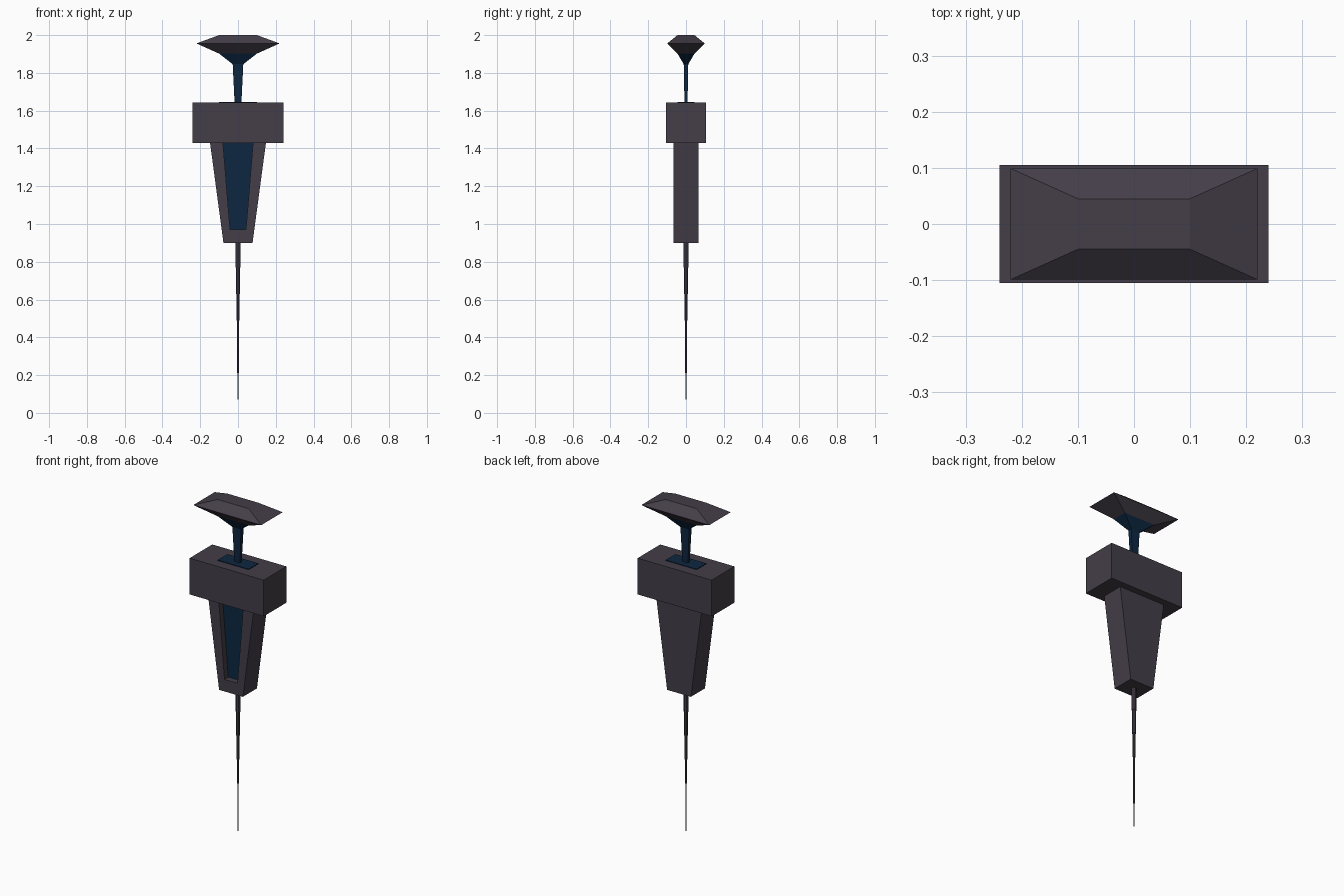
import bpy, bmesh

if "Cube" in bpy.data.objects:
    bpy.data.objects.remove(bpy.data.objects["Cube"])


def make_mat(name, color):
    m = bpy.data.materials.new(name)
    m.diffuse_color = color
    m.use_nodes = True
    m.node_tree.nodes["Principled BSDF"].inputs["Base Color"].default_value = m.diffuse_color
    return m


DARK = make_mat("dark_metal", (0.058, 0.048, 0.065, 1))
BLUE = make_mat("deep_blue", (0.004, 0.020, 0.052, 1))


def finish(name, bm, mat):
    bmesh.ops.recalc_face_normals(bm, faces=bm.faces)
    me = bpy.data.meshes.new(name)
    bm.to_mesh(me)
    bm.free()
    me.materials.append(mat)
    ob = bpy.data.objects.new(name, me)
    bpy.context.collection.objects.link(ob)
    return ob


def loft(name, sections, mat):
    """Stack of rectangles (z, half x, y min, y max), capped at both ends."""
    bm = bmesh.new()
    rings = [[bm.verts.new(p) for p in
              ((-x, y0, z), (x, y0, z), (x, y1, z), (-x, y1, z))]
             for z, x, y0, y1 in sections]
    for a, b in zip(rings, rings[1:]):
        for i in range(4):
            j = (i + 1) % 4
            bm.faces.new((a[i], a[j], b[j], b[i]))
    bm.faces.new(rings[0][::-1])
    bm.faces.new(rings[-1])
    return finish(name, bm, mat)


def sym(z, x, y):
    return (z, x, -y, y)


# Thumb cap and flared plunger stem
loft("thumb_cap", [sym(1.902, 0.10, 0.045), sym(1.956, 0.22, 0.099),
                   sym(2.0, 0.10, 0.045)], DARK)
loft("plunger_stem", [sym(1.64, 0.018, 0.008), sym(1.846, 0.028, 0.012),
                      sym(1.902, 0.10, 0.045)], BLUE)
loft("plunger_seal", [sym(1.635, 0.10, 0.045), sym(1.646, 0.10, 0.045)], BLUE)

# Wide collar block
loft("collar", [sym(1.43, 0.24, 0.105), sym(1.642, 0.24, 0.105)], DARK)

# Tapered barrel with a window recess cut in the front
barrel = loft("barrel", [sym(0.9, 0.077, 0.065), sym(1.43, 0.148, 0.065)], DARK)
cutter = loft("window_cutter", [(0.97, 0.042, -0.1, -0.025),
                                (1.46, 0.082, -0.1, -0.025)], DARK)
cutter.hide_render = True
cutter.hide_viewport = True
cutter.display_type = 'WIRE'
cut = barrel.modifiers.new("window", 'BOOLEAN')
cut.operation = 'DIFFERENCE'
cut.solver = 'EXACT'
cut.object = cutter

# Blue fluid panel inside the window
loft("fluid_panel", [(0.965, 0.0415, -0.03, -0.02),
                     (1.43, 0.0795, -0.03, -0.02)], BLUE)

# Stepped needle, each tube thinner than the one above
top = 0.91
for i, r in enumerate((0.014, 0.011, 0.0085, 0.006, 0.004, 0.0025, 0.001)):
    bottom = max(0.0, top - 0.14)
    bm = bmesh.new()
    bmesh.ops.create_cone(bm, cap_ends=True, segments=8, radius1=r, radius2=r,
                          depth=top - bottom)
    bmesh.ops.translate(bm, verts=bm.verts, vec=(0, 0, (top + bottom) / 2))
    finish(f"needle_section_{i + 1}", bm, DARK)
    top = bottom
